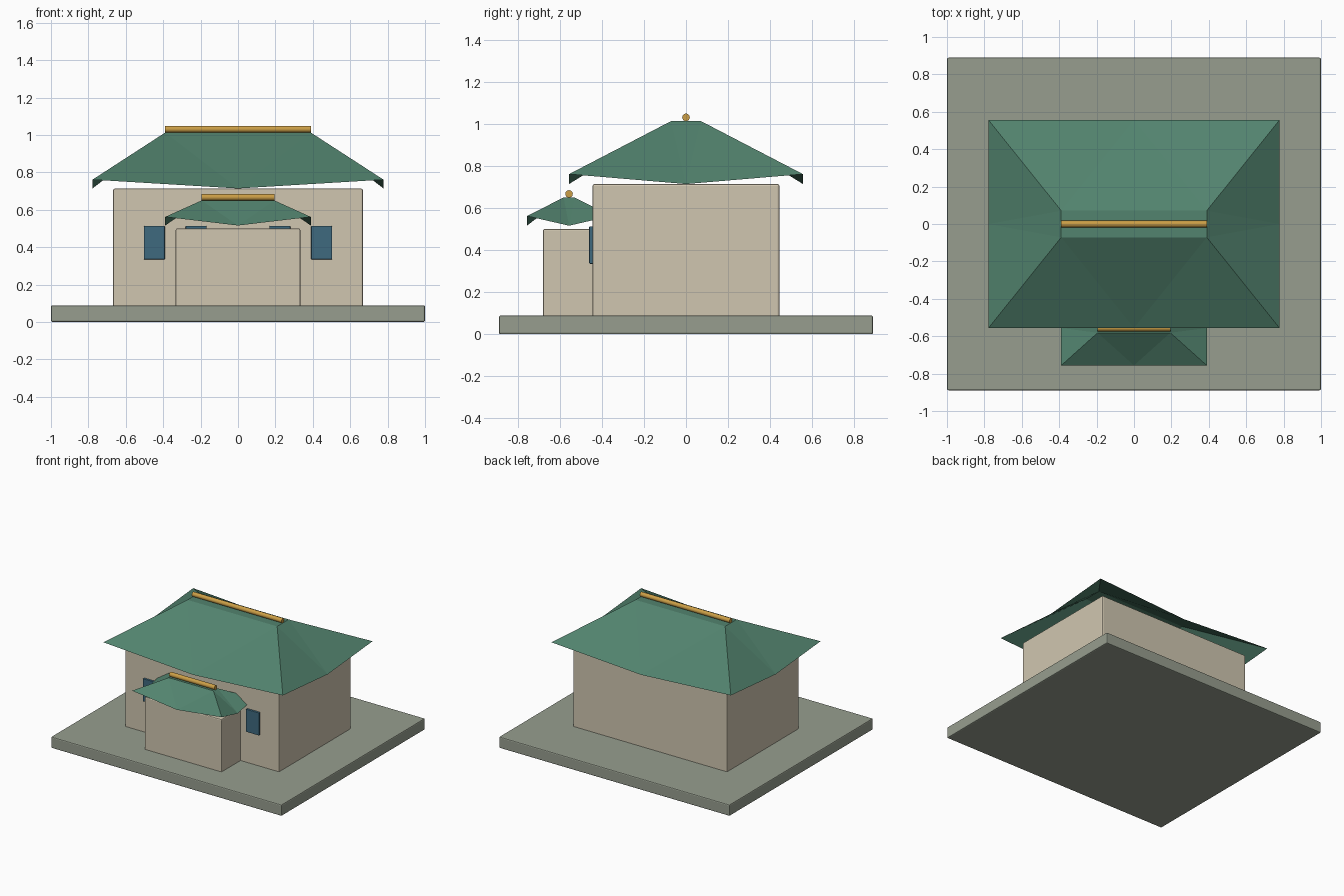
import bpy, bmesh, math

if "Cube" in bpy.data.objects:
    bpy.data.objects.remove(bpy.data.objects["Cube"])


def material(name, rgb):
    m = bpy.data.materials.new(name)
    lin = [((c / 255 + 0.055) / 1.055) ** 2.4 for c in rgb]
    m.diffuse_color = (*lin, 1)
    m.use_nodes = True
    m.node_tree.nodes["Principled BSDF"].inputs["Base Color"].default_value = m.diffuse_color
    return m


STONE = material("grey_stone", (151, 158, 143))
PLASTER = material("cream_plaster", (208, 198, 176))
TILE = material("green_tile", (82, 131, 110))
GOLD = material("gold", (203, 158, 70))
GLASS = material("blue_glass", (62, 106, 127))


def finish(name, bm, mat):
    me = bpy.data.meshes.new(name)
    bm.to_mesh(me)
    bm.free()
    ob = bpy.data.objects.new(name, me)
    bpy.context.collection.objects.link(ob)
    me.materials.append(mat)
    return ob


def box(name, lo, hi, mat, bevel=0.008):
    bm = bmesh.new()
    bmesh.ops.create_cube(bm, size=1)
    for v in bm.verts:
        v.co = [(a + b) / 2 + c * (b - a) for a, b, c in zip(lo, hi, v.co)]
    ob = finish(name, bm, mat)
    mod = ob.modifiers.new("soft_edges", "BEVEL")
    mod.width = bevel
    mod.segments = 2
    return ob


def roof(name, cy, hx, hy, z_mid, z_corner, z_top, mat):
    """Open hipped roof: eaves dip at mid-side and lift at the corners."""
    bm = bmesh.new()
    signs = [(-1, -1), (1, -1), (1, 1), (-1, 1)]
    tx, ty = hx * 0.5, hy * 0.128
    corner = [bm.verts.new((sx * hx, cy + sy * hy, z_corner)) for sx, sy in signs]
    top = [bm.verts.new((sx * tx, cy + sy * ty, z_top)) for sx, sy in signs]
    for i in range(4):
        j = (i + 1) % 4
        mid = bm.verts.new((corner[i].co + corner[j].co) / 2)
        mid.co.z = z_mid
        bm.faces.new((corner[i], mid, top[i]))
        bm.faces.new((mid, top[j], top[i]))
        bm.faces.new((mid, corner[j], top[j]))
    bm.faces.new(top)
    return finish(name, bm, mat)


def ridge(name, y, z, half, mat):
    bpy.ops.mesh.primitive_cylinder_add(vertices=16, radius=0.018, depth=2 * half,
                                        location=(0, y, z), rotation=(0, math.pi / 2, 0))
    ob = bpy.context.object
    ob.name = name
    ob.data.materials.append(mat)
    bpy.ops.object.shade_smooth_by_angle()


# Platform and walls
box("platform", (-1, -0.889, 0), (1, 0.889, 0.089), STONE)
box("main_hall", (-0.667, -0.444, 0.08), (0.667, 0.444, 0.713), PLASTER)
box("porch", (-0.333, -0.68, 0.08), (0.333, -0.433, 0.5), PLASTER)

# Windows along the front wall, the inner pair partly behind the porch
for side, sx in (("left", -1), ("right", 1)):
    for place, x in (("outer", 0.447), ("inner", 0.224)):
        box(f"{side}_{place}_window", (sx * x - 0.056, -0.46, 0.335),
            (sx * x + 0.056, -0.439, 0.513), GLASS, 0.003)

# Roofs with gold ridge poles
roof("main_roof", 0, 0.778, 0.556, 0.714, 0.761, 1.013, TILE)
roof("porch_roof", -0.556, 0.389, 0.2, 0.516, 0.562, 0.65, TILE)
ridge("main_ridge", 0, 1.031, 0.389, GOLD)
ridge("porch_ridge", -0.556, 0.667, 0.196, GOLD)
